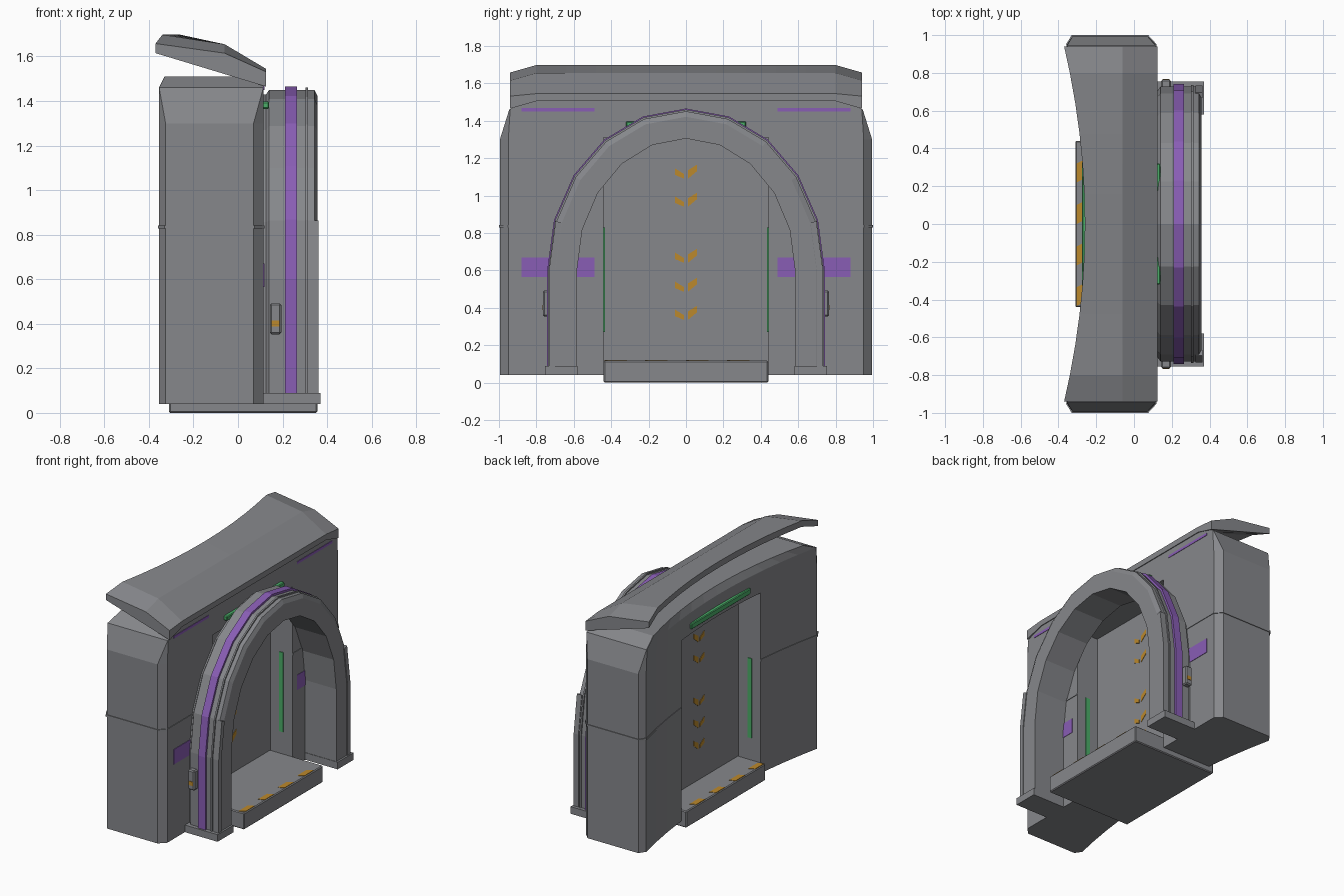
import bpy, bmesh, math

old = bpy.data.objects.get("Cube")
if old:
    bpy.data.objects.remove(old, do_unlink=True)


def material(name, rgb):
    m = bpy.data.materials.new(name)
    m.use_nodes = True
    m.diffuse_color = (*rgb, 1)
    m.node_tree.nodes["Principled BSDF"].inputs["Base Color"].default_value = (*rgb, 1)
    return m


GREY = material("wall grey", (0.24, 0.245, 0.26))
PURPLE = material("purple stripe", (0.25, 0.11, 0.46))
ORANGE = material("orange marking", (0.5, 0.25, 0.025))
GREEN = material("green light", (0.07, 0.42, 0.14))


def loft(name, rings, mat, bevel=0):
    """Skin a closed solid over a series of equal-length rings."""
    bm = bmesh.new()
    loops = [[bm.verts.new(p) for p in ring] for ring in rings]
    n = len(loops[0])
    for a, b in zip(loops, loops[1:]):
        for i in range(n):
            j = (i + 1) % n
            bm.faces.new((a[i], a[j], b[j], b[i]))
    bm.faces.new(loops[0])
    bm.faces.new(loops[-1])
    bmesh.ops.recalc_face_normals(bm, faces=bm.faces)
    mesh = bpy.data.meshes.new(name)
    bm.to_mesh(mesh)
    bm.free()
    mesh.materials.append(mat)
    ob = bpy.data.objects.new(name, mesh)
    bpy.context.collection.objects.link(ob)
    if bevel:
        mod = ob.modifiers.new("bevel", 'BEVEL')
        mod.width = bevel
        mod.segments = 1
    return ob


def box(name, x, y, z, mat, bevel=0):
    rings = [[(x[0], y[0], h), (x[1], y[0], h), (x[1], y[1], h), (x[0], y[1], h)] for h in z]
    return loft(name, rings, mat, bevel)


def mirrored(y, s):
    return sorted((y[0] * s, y[1] * s))


# Wall: flat front, concave back, chamfered ends and a tapered top
STEPS = 12


def wall_ring(z, corner, end, end_x, back_in=0, grow=0):
    ys = [corner * (2 * i / STEPS - 1) for i in range(STEPS + 1)]
    back = [(-0.25 - 0.105 * (y / corner) ** 2 + back_in - grow, y, z) for y in ys]
    front = 0.115 + grow
    return back + [(end_x[0], end, z), (end_x[1], end, z), (front, corner, z),
                   (front, -corner, z), (end_x[1], -end, z), (end_x[0], -end, z)]


low, high = (-0.325, 0.07), (-0.354, 0.114)
wall = loft("wall", [wall_ring(0.04, 0.95, 0.995, low),
                     wall_ring(1.3, 0.95, 0.995, low),
                     wall_ring(1.46, 0.94, 0.945, high),
                     wall_ring(1.51, 0.83, 0.835, (-0.329, 0.114), 0.025)], GREY)
seam = loft("wall_seam", [wall_ring(z, 0.952, 1.0, (-0.33, 0.075), 0, 0.004)
                          for z in (0.828, 0.842)], GREY)

# Doorway cut through the wall
cutter = box("doorway_cutter", (-0.6, 0.4), (-0.44, 0.44), (-0.1, 1.31), GREY)
cutter.hide_render = True
cutter.hide_viewport = True
for ob in (wall, seam):
    cut = ob.modifiers.new("doorway", 'BOOLEAN')
    cut.operation = 'DIFFERENCE'
    cut.solver = 'EXACT'
    cut.object = cutter

# Overhanging roof slab with a curved back edge and drooping ends
roof_rings = []
for i in range(-6, 7):
    y = 0.94 if i == 6 else -0.94 if i == -6 else 0.16 * i
    back = -0.26 - 0.11 * (y / 0.94) ** 2
    drop = 0.04 if abs(i) == 6 else 0
    roof_rings.append([(back, y, 1.655 - drop), (back, y, 1.698 - drop),
                       (-0.06, y, 1.655 - drop), (0.125, y, 1.545 - drop / 3),
                       (0.125, y, 1.505 - drop)])
loft("roof", roof_rings, GREY)

# Arch: cross-sections of (x, depth inwards) swept up the legs and over a half ellipse
ALL = [math.radians(18 * i) for i in range(11)]


def arch_sweep(name, section, mat, angles=ALL, side=1):
    def ring(t, z=None):
        out = []
        for x, f in section:
            y = (0.737 - 0.154 * f) * math.cos(t) * side
            out.append((x, y, 0.6 + (0.86 - 0.155 * f) * math.sin(t) if z is None else z))
        return out
    rings = [ring(0, 0.06)] + [ring(t) for t in angles]
    if angles is ALL:
        rings.append(ring(math.pi, 0.06))
    return loft(name, rings, mat)


def band(x, f):
    return [(x[0], f[0]), (x[1], f[0]), (x[1], f[1]), (x[0], f[1])]


arch_sweep("arch", [(0.115, 1), (0.357, 1), (0.357, 0.25), (0.343, 0.06),
                    (0.14, 0.06), (0.125, 0.2), (0.115, 0.2)], GREY)
arch_sweep("arch_stripe", band((0.21, 0.265), (-0.035, 0.15)), PURPLE)
arch_sweep("arch_fin", band((0.303, 0.314), (0, 0.15)), GREY)

for s, side in ((1, "left"), (-1, "right")):
    # Leg rail, foot and control box on each side of the arch
    arch_sweep(side + "_leg_rail", band((0.325, 0.362), (0.03, 0.24)), GREY, ALL[:2], s)
    box(side + "_arch_foot", (0.115, 0.37), mirrored((0.58, 0.755), s), (0.04, 0.09), GREY)
    box(side + "_control_box", (0.143, 0.195), mirrored((0.72, 0.765), s),
        (0.353, 0.492), GREY, 0.008)
    box(side + "_control_mark", (0.151, 0.187), mirrored((0.76, 0.768), s),
        (0.388, 0.415), ORANGE)
    # Painted wall stripes
    for z in ((1.45, 1.468), (0.565, 0.67)):
        box(side + "_wall_stripe", (0.112, 0.118), mirrored((0.49, 0.88), s), z, PURPLE)
    # Door leaf and jamb lights
    box(side + "_door", (-0.1, -0.055), mirrored((0.001, 0.45), s), (0.06, 1.33), GREY)
    for x in (-0.19, 0.03):
        box(side + "_jamb_light", (x - 0.016, x + 0.016), mirrored((0.434, 0.442), s),
            (0.27, 0.83), GREEN)
    # Door chevrons
    for z in (1.115, 0.965, 0.665, 0.51, 0.36):
        lift = 0.01 * s
        loft(side + "_door_chevron",
             [[(x, s * 0.01, z - 0.025), (x, s * 0.058, z + 0.005 + lift),
               (x, s * 0.058, z + 0.04 + lift), (x, s * 0.01, z + 0.01 + lift)]
              for x in (-0.103, -0.052)], ORANGE)

# Lintel lights on both faces
box("front_lintel_light", (0.11, 0.14), (-0.32, 0.32), (1.365, 1.397), GREEN, 0.005)
box("back_lintel_light", (-0.275, -0.24), (-0.33, 0.33), (1.345, 1.385), GREEN, 0.005)

# Threshold with slanted hazard marks along both edges
box("threshold", (-0.31, 0.356), (-0.44, 0.44), (0, 0.117), GREY, 0.006)
for x in (-0.285, 0.33):
    for y in (-0.375, -0.16, 0.06, 0.28):
        loft("threshold_mark",
             [[(x - 0.02, y - 0.06, z), (x + 0.02, y - 0.04, z),
               (x + 0.02, y + 0.06, z), (x - 0.02, y + 0.04, z)]
              for z in (0.114, 0.12)], ORANGE)
